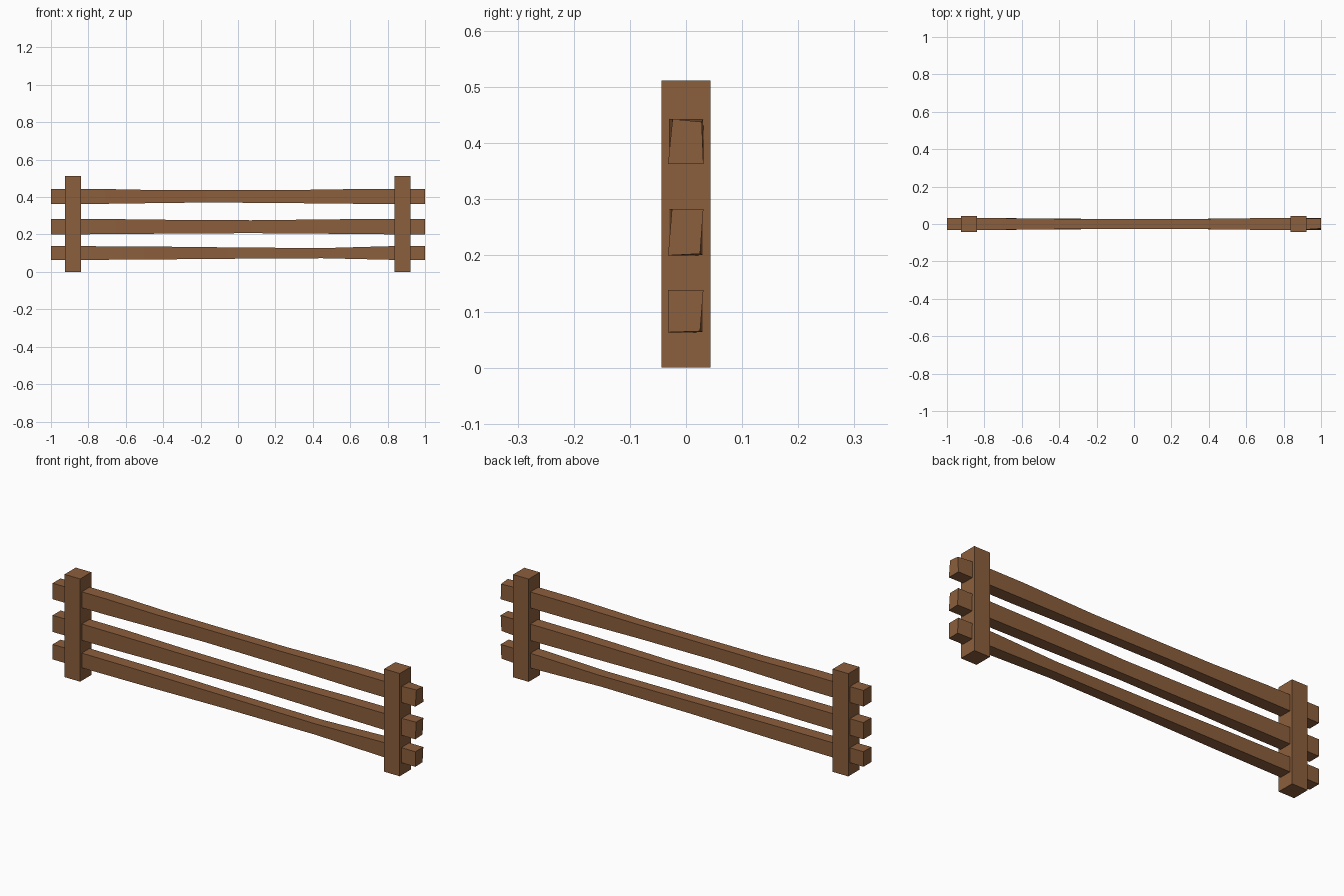
import bpy, bmesh

if "Cube" in bpy.data.objects:
    bpy.data.objects.remove(bpy.data.objects["Cube"])

wood = bpy.data.materials.new("brown wood")
wood.diffuse_color = (0.258, 0.112, 0.045, 1)
wood.use_nodes = True
wood.node_tree.nodes["Principled BSDF"].inputs["Base Color"].default_value = wood.diffuse_color


def loft(name, rings):
    """Skin a row of four-cornered rings into a closed flat-faced solid."""
    bm = bmesh.new()
    loops = [[bm.verts.new(p) for p in ring] for ring in rings]
    for a, b in zip(loops, loops[1:]):
        for i in range(4):
            j = (i + 1) % 4
            bm.faces.new((a[i], a[j], b[j], b[i]))
    bm.faces.new(loops[0])
    bm.faces.new(loops[-1])
    bmesh.ops.recalc_face_normals(bm, faces=bm.faces)
    me = bpy.data.meshes.new(name)
    bm.to_mesh(me)
    bm.free()
    me.materials.append(wood)
    ob = bpy.data.objects.new(name, me)
    bpy.context.collection.objects.link(ob)
    return ob


def box_ring(x, y, z0, z1):
    return [(x, -y, z0), (x, -y, z1), (x, y, z1), (x, y, z0)]


# upright posts
for side, x in (("left", -0.8825), ("right", 0.8795)):
    loft(side + "_post", [box_ring(x - 0.043, 0.044, 0, 0.512),
                          box_ring(x + 0.043, 0.044, 0, 0.512)])

# rails: (x, half depth, bottom, top) sections, then hewn right-end corners (y, z)
rails = {
    "top_rail": ([(-1, .031, .363, .443), (-.71, .031, .364, .443),
                  (-.42, .028, .368, .437), (-.17, .026, .371, .437),
                  (.25, .026, .368, .437), (.64, .031, .364, .443),
                  (.9, .031, .363, .443)],
                 [(-.032, .363), (-.024, .443), (.028, .438), (.031, .363)]),
    "middle_rail": ([(-1, .031, .2, .283), (-.65, .031, .202, .282),
                     (-.33, .027, .205, .278), (.07, .025, .207, .276),
                     (.6, .030, .203, .282), (.9, .031, .2, .283)],
                    [(-.032, .2), (-.025, .283), (.031, .283), (.025, .203)]),
    "bottom_rail": ([(-1, .031, .063, .138), (-.5, .030, .066, .136),
                     (-.05, .026, .07, .131), (.45, .027, .073, .127),
                     (.8, .031, .065, .137), (.9, .031, .063, .138)],
                    [(-.032, .063), (-.032, .138), (.031, .138), (.025, .065)]),
}
for name, (sections, end) in rails.items():
    rings = [box_ring(*s) for s in sections]
    rings.append([(1, y, z) for y, z in end])
    loft(name, rings)
